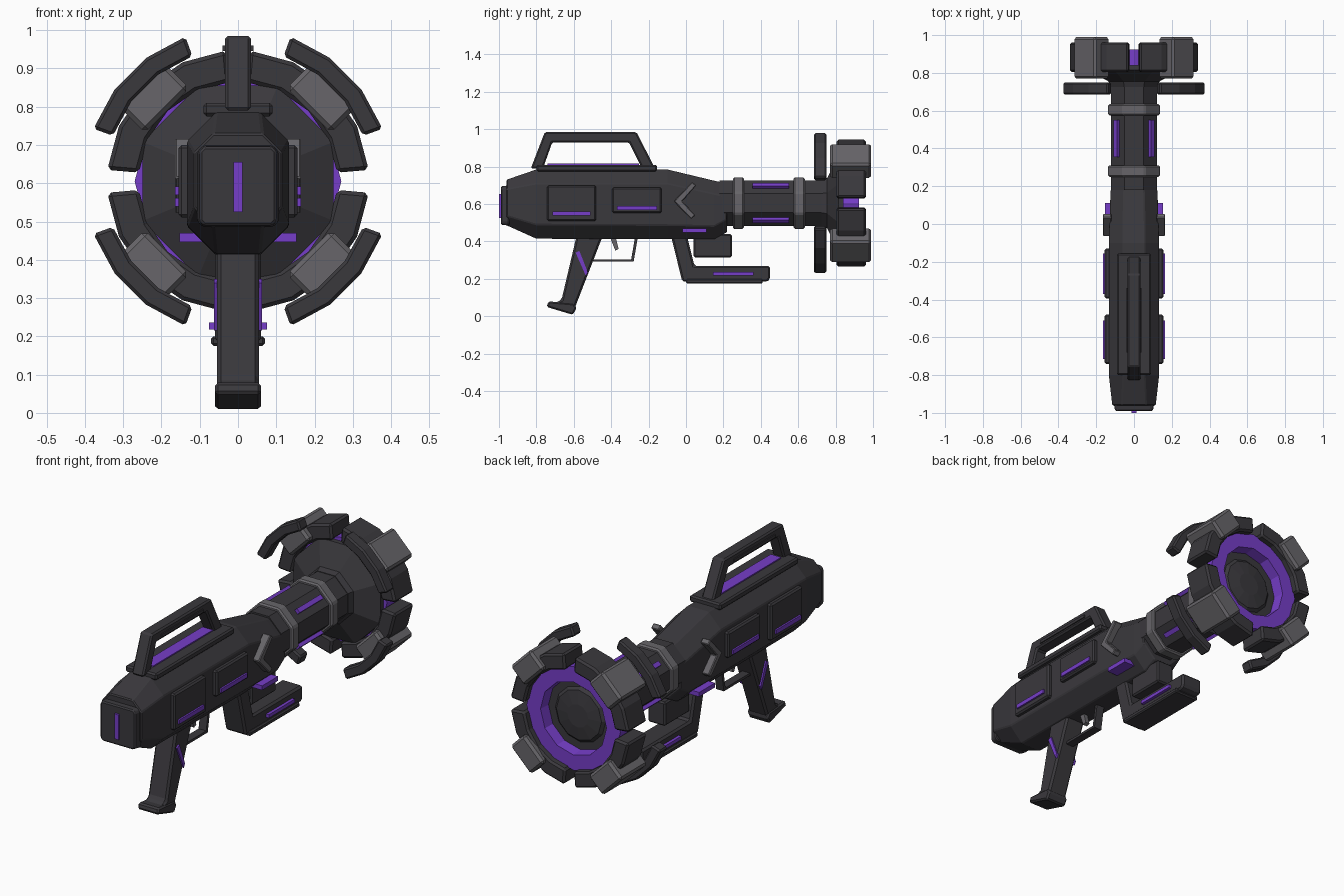
import bpy, bmesh, math
from math import sin, cos, radians
from mathutils import Matrix, Vector

if "Cube" in bpy.data.objects:
    bpy.data.objects.remove(bpy.data.objects["Cube"])


def material(name, rgb):
    m = bpy.data.materials.new(name)
    m.use_nodes = True
    m.diffuse_color = (*rgb, 1)
    m.node_tree.nodes["Principled BSDF"].inputs["Base Color"].default_value = (*rgb, 1)
    return m


DARK = material("charcoal", (0.042, 0.04, 0.046))
GREY = material("mid grey", (0.135, 0.13, 0.142))
GLOW = material("violet", (0.18, 0.048, 0.58))
MID = 0.605  # height of the barrel axis


def finish(name, bm, mat, bevel=0.0):
    bmesh.ops.recalc_face_normals(bm, faces=bm.faces)
    mesh = bpy.data.meshes.new(name)
    bm.to_mesh(mesh)
    bm.free()
    mesh.materials.append(mat)
    ob = bpy.data.objects.new(name, mesh)
    bpy.context.collection.objects.link(ob)
    if bevel:
        mod = ob.modifiers.new("edge bevel", 'BEVEL')
        mod.width, mod.segments, mod.limit_method = bevel, 1, 'ANGLE'
        mod.angle_limit = radians(40)
    return ob


def box(name, mat, x, y, z, bevel=0.0, turn=None):
    """Box from three (low, high) ranges, optionally turned by a matrix."""
    bm = bmesh.new()
    bmesh.ops.create_cube(bm, size=1)
    for v in bm.verts:
        v.co = Vector(lo + (hi - lo) * (c + 0.5) for c, (lo, hi) in zip(v.co, (x, y, z)))
    if turn:
        bm.transform(turn)
    return finish(name, bm, mat, bevel)


def bridge(bm, rings):
    for a, b in zip(rings, rings[1:]):
        for i in range(len(a)):
            j = (i + 1) % len(a)
            bm.faces.new((a[i], a[j], b[j], b[i]))


def prism(name, mat, pts, lo, hi, along="x", bevel=0.0):
    """Extrude a (y, z) outline along x, or an (x, z) outline along y."""
    bm = bmesh.new()
    rings = [[bm.verts.new((d, p, q) if along == "x" else (p, d, q)) for p, q in pts]
             for d in (lo, hi)]
    bridge(bm, rings)
    for r in rings:
        bm.faces.new(r)
    return finish(name, bm, mat, bevel)


def loft(name, mat, sections, bevel=0.0):
    """Chamfered rectangles (y, half width, bottom, top, chamfer) joined along y."""
    bm = bmesh.new()
    rings = []
    for y, w, b, t, c in sections:
        pts = [(w, b + c), (w, t - c), (w - c, t), (c - w, t),
               (-w, t - c), (-w, b + c), (c - w, b), (w - c, b)]
        rings.append([bm.verts.new((x, y, z)) for x, z in pts])
    bridge(bm, rings)
    bm.faces.new(rings[0])
    bm.faces.new(rings[-1])
    return finish(name, bm, mat, bevel)


def octagon(y, r):
    return (y, r, MID - r, MID + r, r * 0.586)


def lathe(name, mat, profile, sides=12, cap=False):
    """Spin a (radius, y) profile around the barrel axis."""
    bm = bmesh.new()
    rings = [[bm.verts.new((r * cos(math.tau * i / sides), y, MID + r * sin(math.tau * i / sides)))
              for i in range(sides)] for r, y in profile]
    bridge(bm, rings)
    if cap:
        bm.faces.new(rings[-1])
    return finish(name, bm, mat)


def arc(r0, r1, a0, a1, steps):
    angles = [radians(a0 + (a1 - a0) * i / steps) for i in range(steps + 1)]
    return ([(r1 * cos(a), MID + r1 * sin(a)) for a in angles]
            + [(r0 * cos(a), MID + r0 * sin(a)) for a in reversed(angles)])


# Main body, butt plate and barrel
loft("body", DARK, [(-0.96, 0.115, 0.487, 0.73, 0.05), (-0.8, 0.133, 0.415, 0.785, 0.075),
                    (-0.1, 0.133, 0.412, 0.785, 0.075), (0.15, 0.125, 0.412, 0.725, 0.07),
                    (0.22, 0.12, 0.45, 0.71, 0.07)], 0.005)
loft("butt_plate", DARK, [(-0.99, 0.1, 0.49, 0.695, 0.012), (-0.945, 0.108, 0.485, 0.7, 0.015)], 0.006)
box("butt_stripe", GLOW, (-0.012, 0.012), (-1, -0.985), (0.525, 0.655))
loft("barrel", DARK, [octagon(0.18, 0.122), octagon(0.76, 0.122)])
for i, y in enumerate((0.25, 0.575)):
    loft(f"barrel_band_{i}", GREY, [octagon(y, 0.138), octagon(y + 0.06, 0.138)], 0.008)

# Flared muzzle with glowing ring and recessed hub
loft("muzzle_cone", DARK, [octagon(0.725, 0.125), octagon(0.755, 0.135),
                           octagon(0.815, 0.25), octagon(0.845, 0.25)])
lathe("muzzle_ring", GLOW, [(0.1, 0.84), (0.27, 0.84), (0.27, 0.925), (0.19, 0.925), (0.185, 0.865)])
lathe("muzzle_hub", DARK, [(0.19, 0.866), (0.145, 0.866), (0.13, 0.88), (0.06, 0.89)], cap=True)

# Four repeated muzzle quadrants
for q in range(4):
    a = 90 * q
    prism(f"muzzle_segment_{q}", DARK, arc(0.26, 0.343, a + 5, a + 85, 4), 0.805, 0.962, "y", 0.01)
    prism(f"outer_arc_{q}", DARK, arc(0.348, 0.402, a + 20, a + 70, 3), 0.685, 0.75, "y", 0.008)
    turn = Matrix.Translation((0, 0, MID)) @ Matrix.Rotation(-radians(a + 45), 4, 'Y')
    box(f"muzzle_block_{q}", GREY, (0.262, 0.375), (0.77, 0.99), (-0.082, 0.082), 0.012, turn)
    box(f"barrel_strip_{q}", GLOW, (0.115, 0.14), (0.355, 0.55), (-0.012, 0.012), 0, turn)

# Carry handle
box("handle_base", DARK, (-0.09, 0.09), (-0.8, -0.155), (0.775, 0.81), 0.008)
box("handle_glow", GLOW, (-0.03, 0.03), (-0.74, -0.25), (0.805, 0.816))
outer = [(-0.83, 0.79), (-0.755, 0.985), (-0.265, 0.985), (-0.165, 0.79)]
inner = [(-0.235, 0.79), (-0.305, 0.93), (-0.715, 0.93), (-0.765, 0.79)]
prism("handle", DARK, outer + inner, -0.034, 0.034, "x", 0.008)
box("handle_rib", DARK, (-0.04, 0.04), (-0.68, -0.34), (0.945, 0.96))

# Pistol grip, guard and trigger
prism("grip", DARK, [(-0.585, 0.43), (-0.445, 0.43), (-0.6, 0.03), (-0.72, 0.06), (-0.665, 0.09)],
      -0.055, 0.055, "x", 0.01)
prism("grip_foot", DARK, [(-0.745, 0.05), (-0.735, 0.08), (-0.6, 0.068), (-0.585, 0.045), (-0.605, 0.008)],
      -0.06, 0.06, "x", 0.008)
prism("trigger_guard", DARK, [(-0.5, 0.292), (-0.28, 0.292), (-0.258, 0.42), (-0.273, 0.42),
                              (-0.293, 0.305), (-0.5, 0.305)], -0.022, 0.022)
prism("trigger", GREY, [(-0.405, 0.42), (-0.375, 0.42), (-0.36, 0.36), (-0.378, 0.352)], -0.012, 0.012)

# Foregrip and under-barrel block
prism("foregrip", DARK, [(-0.08, 0.43), (-0.02, 0.185), (0.435, 0.185), (0.45, 0.2), (0.45, 0.27),
                         (0.045, 0.27), (0.005, 0.43)], -0.06, 0.06, "x", 0.01)
box("foregrip_sole", DARK, (-0.07, 0.07), (0.0, 0.41), (0.175, 0.2), 0.006)
box("under_barrel_block", DARK, (-0.05, 0.05), (0.04, 0.245), (0.315, 0.44), 0.008)

# Side details, repeated on both sides
for side, s in (("left", 1), ("right", -1)):
    def span(lo, hi):
        return (s * lo, s * hi)
    for part, y, z, gy, gz in (("rear", (-0.742, -0.48), (0.51, 0.7), (-0.715, -0.51), 0.55),
                               ("fore", (-0.395, -0.13), (0.553, 0.688), (-0.37, -0.155), 0.58)):
        box(f"{side}_{part}_panel", DARK, span(0.11, 0.155), y, z, 0.008)
        box(f"{side}_{part}_panel_strip", GLOW, span(0.15, 0.164), gy, (gz - 0.011, gz + 0.011))
    prism(f"{side}_chevron", GREY, [(-0.065, 0.615), (0.033, 0.718), (0.055, 0.7), (-0.02, 0.615),
                                    (0.05, 0.54), (0.028, 0.52)], *span(0.12, 0.165), "x", 0.004)
    box(f"{side}_lower_strip", GLOW, span(0.09, 0.153), (-0.02, 0.11), (0.447, 0.47))
    box(f"{side}_foregrip_strip", GLOW, span(0.05, 0.076), (0.145, 0.36), (0.218, 0.236))
    prism(f"{side}_grip_strip", GLOW, [(-0.59, 0.34), (-0.57, 0.35), (-0.525, 0.235), (-0.535, 0.215)],
          *span(0.05, 0.063))
